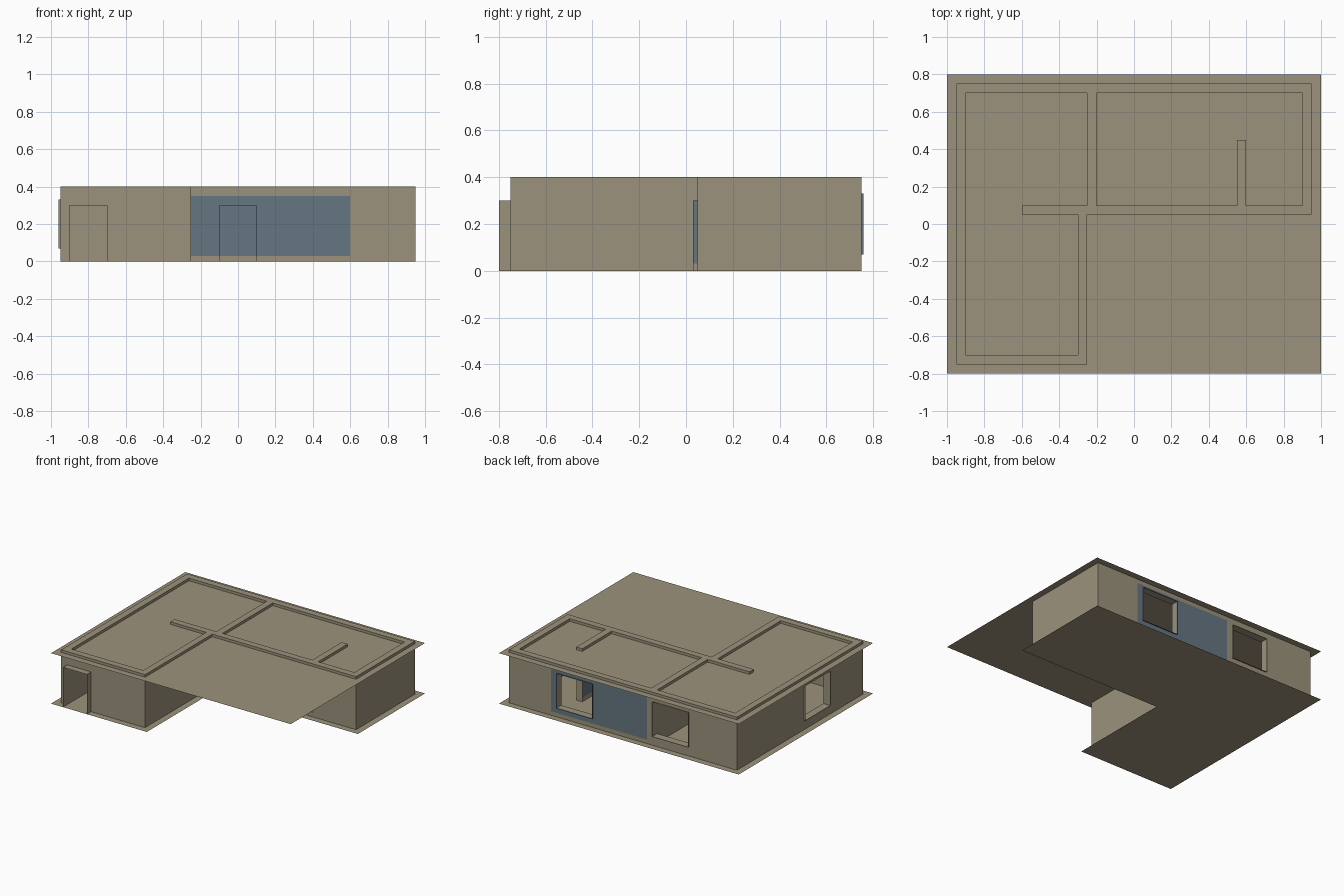
import bpy, bmesh

if "Cube" in bpy.data.objects:
    bpy.data.objects.remove(bpy.data.objects["Cube"])

def material(name, rgb):
    m = bpy.data.materials.new(name)
    m.diffuse_color = (*rgb, 1)
    m.use_nodes = True
    m.node_tree.nodes["Principled BSDF"].inputs["Base Color"].default_value = m.diffuse_color
    return m

TAN = material("plaster tan", (0.335, 0.290, 0.200))
BLUE = material("paint blue", (0.130, 0.180, 0.220))
H = 0.40                  # wall height
PAINT_Z = (0.03, 0.35)    # height of the painted band

def finish(name, bm):
    bmesh.ops.remove_doubles(bm, verts=bm.verts[:], dist=1e-5)
    me = bpy.data.meshes.new(name)
    bm.to_mesh(me)
    bm.free()
    me.materials.append(TAN)
    me.materials.append(BLUE)
    ob = bpy.data.objects.new(name, me)
    bpy.context.collection.objects.link(ob)

def plane(name, pts, z):
    bm = bmesh.new()
    bm.faces.new([bm.verts.new((x, y, z)) for x, y in pts])
    finish(name, bm)

def wall(name, axis, a0, a1, t0, t1, holes=(), paint=None, sides=(0, 1)):
    """Wall along an axis, a0..a1 long and t0..t1 thick.
    Holes are (a0, a1, z0, z1); paint is (a0, a1) on the listed sides."""
    bm = bmesh.new()

    def face(pts, blue=False):
        co = [(a, t, z) if axis == 'x' else (t, a, z) for a, t, z in pts]
        bm.faces.new([bm.verts.new(c) for c in co]).material_index = int(blue)

    us, zs = {a0, a1}, {0, H}
    for h in holes:
        us |= set(h[:2])
        zs |= set(h[2:])
    if paint:
        us |= set(paint)
        zs |= set(PAINT_Z)
    us, zs = sorted(us), sorted(zs)

    def solid(i, j):
        if not (0 <= i < len(us) - 1 and 0 <= j < len(zs) - 1):
            return False
        u, z = (us[i] + us[i + 1]) / 2, (zs[j] + zs[j + 1]) / 2
        return not any(h[0] < u < h[1] and h[2] < z < h[3] for h in holes)

    for i in range(len(us) - 1):
        for j in range(len(zs) - 1):
            if not solid(i, j):
                continue
            u, v, z, w = us[i], us[i + 1], zs[j], zs[j + 1]
            blue = bool(paint) and paint[0] <= u and v <= paint[1] \
                and PAINT_Z[0] <= z and w <= PAINT_Z[1]
            face([(u, t0, z), (v, t0, z), (v, t0, w), (u, t0, w)], blue and 0 in sides)
            face([(u, t1, z), (u, t1, w), (v, t1, w), (v, t1, z)], blue and 1 in sides)
            if not solid(i - 1, j):
                face([(u, t0, z), (u, t0, w), (u, t1, w), (u, t1, z)])
            if not solid(i + 1, j):
                face([(v, t0, z), (v, t1, z), (v, t1, w), (v, t0, w)])
            if not solid(i, j - 1):
                face([(u, t0, z), (u, t1, z), (v, t1, z), (v, t0, z)])
            if not solid(i, j + 1):
                face([(u, t0, w), (v, t0, w), (v, t1, w), (u, t1, w)])
    bmesh.ops.remove_doubles(bm, verts=bm.verts[:], dist=1e-5)
    bmesh.ops.recalc_face_normals(bm, faces=bm.faces[:])
    finish(name, bm)

def frame(name, axis, hole, t0, t1, blue=False):
    """Thin open sleeve around a hole, standing proud of the wall."""
    u, v, z, w = hole
    bm = bmesh.new()
    levels = [z, PAINT_Z[0], w] if z < PAINT_Z[0] else [z, w]
    strips = [((u, w), (v, w))]
    for lo, hi in zip(levels, levels[1:]):
        strips += [((u, lo), (u, hi)), ((v, hi), (v, lo))]
    if z > 0:
        strips.append(((v, z), (u, z)))
    for (p, q), (r, s) in strips:
        pts = [(p, t0, q), (r, t0, s), (r, t1, s), (p, t1, q)]
        co = [(a, t, h) if axis == 'x' else (t, a, h) for a, t, h in pts]
        f = bm.faces.new([bm.verts.new(c) for c in co])
        f.material_index = int(blue and (q + s) / 2 > PAINT_Z[0])
    finish(name, bm)

# Floor (L shaped) and roof sheets
plane("floor", [(-1, -.8), (-.2, -.8), (-.2, 0), (1, 0), (1, .8), (-1, .8)], 0)
plane("roof", [(-1, -.8), (1, -.8), (1, .8), (-1, .8)], 0.38)

# Openings
wing_door = (-.9, -.7, 0, .3)
room_door = (-.1, .1, 0, .3)
side_window = (-.35, -.05, .07, .33)
back_window_a = (.25, .55, .07, .33)
back_window_b = (-.55, -.25, .07, .33)

# Outer walls
wall("wing_front_wall", 'x', -.95, -.25, -.75, -.70, [wing_door])
wall("left_wall", 'y', -.70, .70, -.95, -.90, [side_window])
wall("back_wall", 'x', -.95, .95, .70, .75, [back_window_a, back_window_b], (-.2, .6))
wall("right_wall", 'y', .10, .70, .90, .95)
wall("wing_right_wall", 'y', -.70, .05, -.30, -.25)
wall("room_front_wall", 'x', -.60, .95, .05, .10, [room_door], (-.25, .6))

# Inner walls
wall("dividing_wall", 'y', .10, .70, -.25, -.20, (), (.10, .70), (1,))
wall("short_partition", 'y', .10, .45, .55, .60, (), (.10, .45), (0,))

# Door and window frames
frame("wing_door_frame", 'x', wing_door, -.80, -.75)
frame("room_door_frame", 'x', room_door, .03, .05, True)
frame("side_window_frame", 'y', side_window, -.96, -.95)
frame("back_window_frame_a", 'x', back_window_a, .75, .76, True)
frame("back_window_frame_b", 'x', back_window_b, .75, .76)
